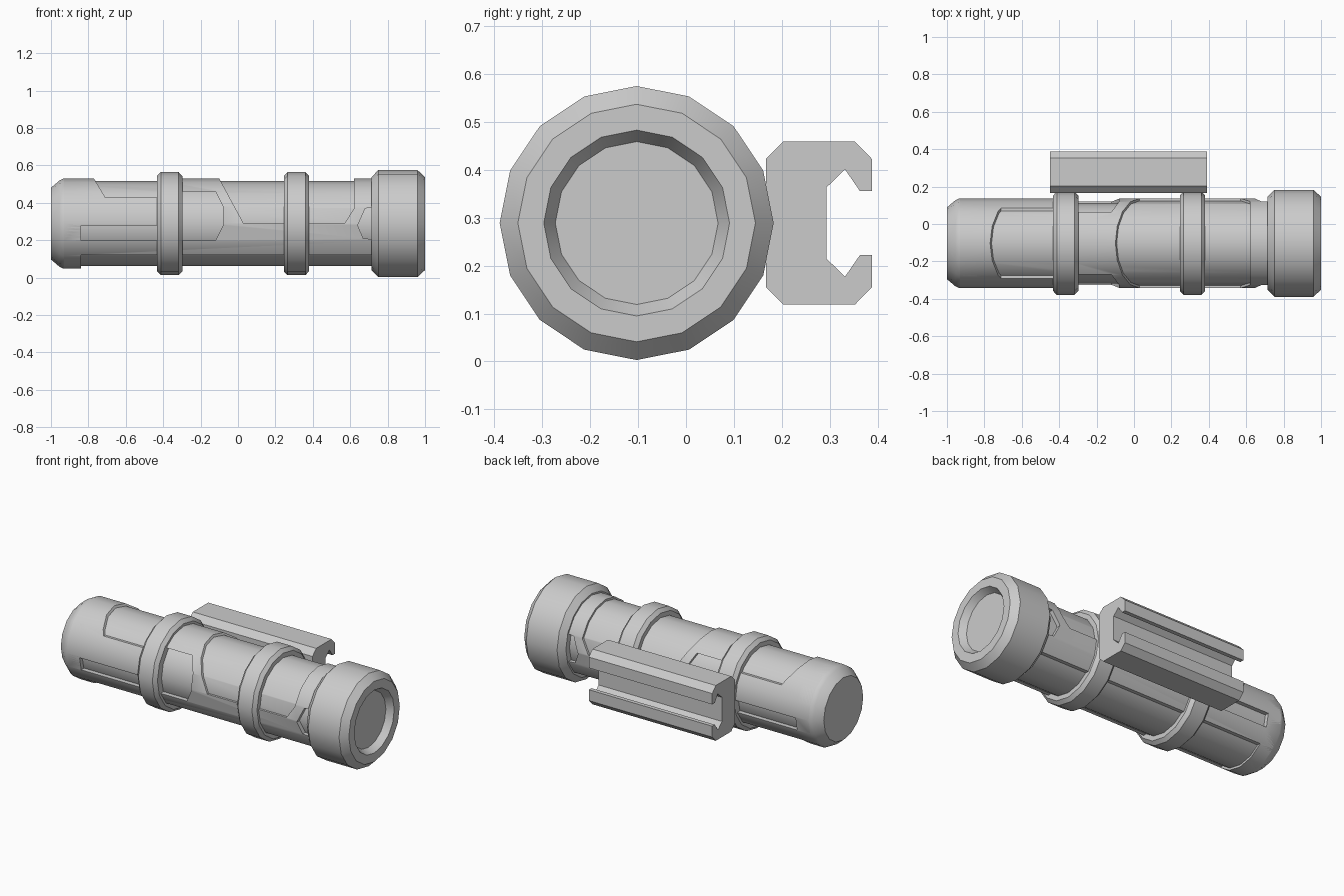
import bpy, bmesh, math
from mathutils import Vector

cube = bpy.data.objects.get("Cube")
if cube:
    bpy.data.objects.remove(cube, do_unlink=True)

AXIS_Y, AXIS_Z, SIDES = -0.103, 0.289, 16

grey = bpy.data.materials.new("plain_grey")
grey.use_nodes = True
COLOUR = (0.6, 0.6, 0.6, 1)
grey.diffuse_color = COLOUR
grey.node_tree.nodes["Principled BSDF"].inputs["Base Color"].default_value = COLOUR


def finish(name, bm):
    bmesh.ops.recalc_face_normals(bm, faces=bm.faces)
    mesh = bpy.data.meshes.new(name)
    bm.to_mesh(mesh)
    bm.free()
    mesh.materials.append(grey)
    obj = bpy.data.objects.new(name, mesh)
    bpy.context.collection.objects.link(obj)
    return obj


def revolve(name, profile, hollow=False):
    """Turn (x, radius) points round the tube axis; cap the ends unless hollow."""
    bm = bmesh.new()
    rings = []
    for x, r in profile:
        ring = []
        for i in range(SIDES):
            a = 2 * math.pi * i / SIDES
            ring.append(bm.verts.new((x, AXIS_Y + r * math.cos(a), AXIS_Z + r * math.sin(a))))
        rings.append(ring)
    pairs = list(zip(rings, rings[1:]))
    if hollow:
        pairs.append((rings[-1], rings[0]))
    else:
        bm.faces.new(rings[0])
        bm.faces.new(rings[-1])
    for a, b in pairs:
        for i in range(SIDES):
            j = (i + 1) % SIDES
            bm.faces.new((a[i], a[j], b[j], b[i]))
    return finish(name, bm)


def prism(name, points, offset):
    """Extrude a flat outline along the offset."""
    bm = bmesh.new()
    face = bm.faces.new([bm.verts.new(p) for p in points])
    moved = bmesh.ops.extrude_face_region(bm, geom=[face])["geom"]
    bmesh.ops.translate(bm, vec=Vector(offset),
                        verts=[v for v in moved if isinstance(v, bmesh.types.BMVert)])
    return finish(name, bm)


def cut(obj, outlines):
    """Cut (x, z) outlines through both flanks of a tube."""
    for outline in outlines:
        cutter = prism("cutter", [(x, -0.6, z) for x, z in outline], (0, 1, 0))
        cutter.hide_render = True
        mod = obj.modifiers.new("cut", "BOOLEAN")
        mod.operation, mod.solver, mod.object = "DIFFERENCE", "EXACT", cutter
        bpy.context.view_layer.objects.active = obj
        bpy.ops.object.modifier_apply(modifier=mod.name)
        bpy.data.objects.remove(cutter, do_unlink=True)


def smooth(obj):
    bpy.ops.object.select_all(action="DESELECT")
    obj.select_set(True)
    bpy.context.view_layer.objects.active = obj
    bpy.ops.object.shade_smooth_by_angle(angle=math.radians(30))


# Cut outlines: shallow windows and deeper side pockets
windows = [
    [(-0.812, 0.6), (-0.71, 0.43), (-0.365, 0.43), (-0.365, 0.6)],
    [(-0.138, 0.6), (0.03, 0.29), (0.57, 0.29), (0.62, 0.37), (0.62, 0.6)],
    [(-0.84, -0.1), (-0.84, 0.12), (0.8, 0.12), (0.8, -0.1)],
]
pockets = [
    [(-0.84, 0.2), (-0.84, 0.28), (-0.365, 0.28), (-0.365, 0.2)],
    [(-0.365, 0.2), (-0.365, 0.46), (-0.12, 0.46), (-0.08, 0.38), (-0.08, 0.28), (-0.12, 0.2)],
    [(0.8, 0.2), (0.67, 0.21), (0.64, 0.28), (0.68, 0.37), (0.8, 0.39)],
]

# Tube: core, inner sleeve and outer raised sleeve
core = revolve("core_tube", [(-0.95, 0.215), (0.75, 0.215)])
inner = revolve("inner_sleeve", [(-0.9, 0.227), (0.74, 0.227), (0.74, 0.205), (-0.9, 0.205)], True)
cut(inner, pockets)
outer = revolve("outer_sleeve", [(-0.93, 0.24), (0.73, 0.24), (0.73, 0.205), (-0.93, 0.205)], True)
cut(outer, windows + pockets)

# Tail cap
tail = revolve("tail_cap", [(-1, 0.192), (-0.955, 0.23), (-0.935, 0.24), (-0.84, 0.24)])

# Head with recessed lens
head = revolve("head", [(0.715, 0.25), (0.75, 0.286), (0.96, 0.286), (1, 0.248),
                        (1, 0.194), (0.96, 0.17)])

# Mounting rings
rings = [revolve(name, [(x, 0.255), (x + 0.02, 0.276), (x + 0.115, 0.276), (x + 0.135, 0.255)])
         for name, x in (("rear_ring", -0.433), ("front_ring", 0.245))]

# Clamp rail: half of the cross-section, mirrored about the tube height
half = [(0.167, 0.134), (0.203, 0.17), (0.353, 0.17), (0.388, 0.134),
        (0.388, 0.067), (0.363, 0.067), (0.332, 0.112), (0.293, 0.074)]
section = half + [(y, -z) for y, z in reversed(half)]
prism("clamp_rail", [(-0.45, y, AXIS_Z + z) for y, z in section], (0.84, 0, 0))

for part in [core, inner, outer, tail, head] + rings:
    smooth(part)
